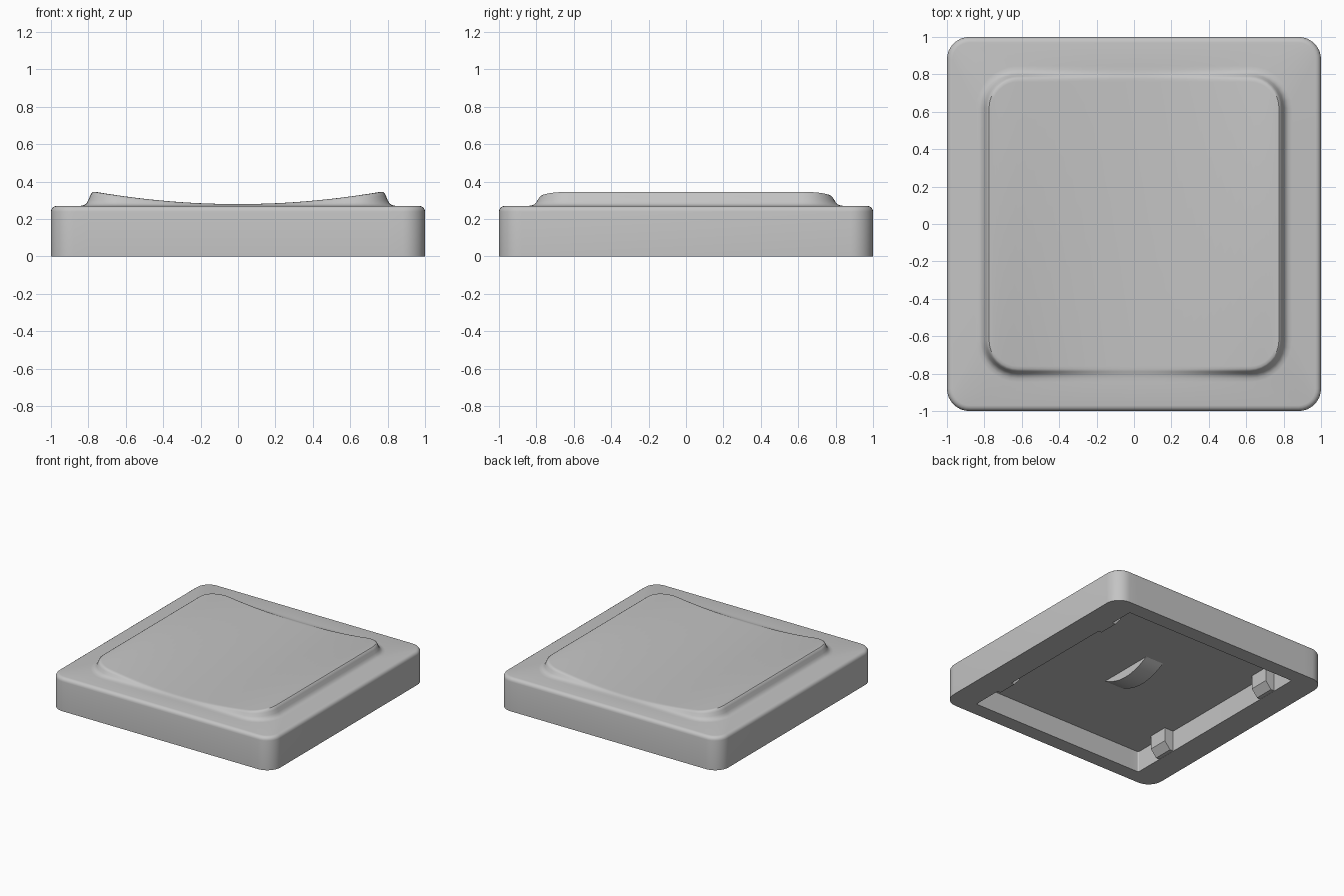
import bpy, bmesh, math

cube = bpy.data.objects.get("Cube")
if cube:
    bpy.data.objects.remove(cube)

grey = bpy.data.materials.new("plain_grey")
grey.use_nodes = True
GREY = (0.55, 0.55, 0.55, 1)
grey.diffuse_color = GREY
grey.node_tree.nodes["Principled BSDF"].inputs["Base Color"].default_value = GREY

ARC, STRAIGHT = 8, 24          # segments per corner and per long edge
BASE_TOP, CAVITY_TOP = 0.27, 0.17


def finish(name, bm):
    bmesh.ops.recalc_face_normals(bm, faces=bm.faces)
    mesh = bpy.data.meshes.new(name)
    bm.to_mesh(mesh)
    bm.free()
    mesh.materials.append(grey)
    obj = bpy.data.objects.new(name, mesh)
    bpy.context.collection.objects.link(obj)
    bpy.ops.object.select_all(action='DESELECT')
    obj.select_set(True)
    bpy.context.view_layer.objects.active = obj
    bpy.ops.object.shade_smooth_by_angle(angle=math.radians(35))
    return obj


def outline(hx, hy, r):
    """Rounded rectangle whose back half mirrors its front half."""
    quarter = [(hx - r + r * math.cos(a), hy - r + r * math.sin(a))
               for a in (i * math.pi / 2 / ARC for i in range(ARC + 1))]
    edge = [((hx - r) * (1 - 2 * i / STRAIGHT), hy) for i in range(1, STRAIGHT)]
    half = quarter + edge + [(-x, y) for x, y in reversed(quarter)]
    return half + [(x, -y) for x, y in reversed(half)]


def dish(x):
    """Height of the scooped top surface."""
    return 0.28 + 0.067 * (x / 0.77) ** 2


def ring(bm, hx, hy, r, height):
    return [bm.verts.new((x, y, height(x))) for x, y in outline(hx, hy, r)]


def bridge(bm, a, b):
    n = len(a)
    for i in range(n):
        j = (i + 1) % n
        bm.faces.new((a[i], a[j], b[j], b[i]))


def cap(bm, loop):
    n = len(loop)
    for i in range(n // 2 - 1):
        bm.faces.new((loop[i], loop[i + 1], loop[n - 2 - i], loop[n - 1 - i]))


# Hollow cap: cavity, rim, walls, rounded shoulder and dished raised pad
bm = bmesh.new()
loops = [ring(bm, 0.78, 0.88, 0.01, lambda x, z=z: z) for z in (CAVITY_TOP, 0)]
loops.append(ring(bm, 1, 1, 0.12, lambda x: 0))
for i in range(5):
    a = i * math.pi / 8
    inset = 0.03 * (1 - math.cos(a))
    z = BASE_TOP - 0.03 + 0.03 * math.sin(a)
    loops.append(ring(bm, 1 - inset, 1 - inset, 0.12 - inset, lambda x, z=z: z))
pad_profile = [(0.845, 0), (0.825, 0.05), (0.81, 0.17), (0.80, 0.38),
               (0.79, 0.7), (0.783, 0.88), (0.775, 0.97), (0.76, 1)]
for half, f in pad_profile:
    loops.append(ring(bm, half, half, half - 0.62,
                      lambda x, f=f: BASE_TOP + f * (dish(x) - BASE_TOP)))
for a, b in zip(loops, loops[1:]):
    bridge(bm, a, b)
cap(bm, loops[0])
cap(bm, loops[-1])
finish("cap_shell", bm)


def extrude(name, points, offset):
    """Prism from a closed 3D profile, pushed along an offset."""
    bm = bmesh.new()
    face = bm.faces.new([bm.verts.new(p) for p in points])
    out = bmesh.ops.extrude_face_region(bm, geom=[face])
    verts = [g for g in out["geom"] if isinstance(g, bmesh.types.BMVert)]
    bmesh.ops.translate(bm, verts=verts, vec=offset)
    return finish(name, bm)


# Retaining clips on the two side walls of the cavity
clip_profile = [(0.80, 0.002), (0.75, 0.002), (0.70, 0.06), (0.70, 0.18), (0.80, 0.18)]
for side, label in ((1, "left"), (-1, "right")):
    for y, end in ((-0.56, "front"), (0.6, "back")):
        extrude(f"{label}_{end}_clip",
                [(side * x, y - 0.08, z) for x, z in clip_profile], (0, 0.16, 0))

# Curved rib hanging from the middle of the cavity ceiling
rib = []
for i in range(17):
    t = -1 + i / 8
    rib.append((-0.08, 0.24 * t, CAVITY_TOP + 0.002 - 0.07 * (1 - t * t)))
extrude("centre_rib", rib, (0.16, 0, 0))
